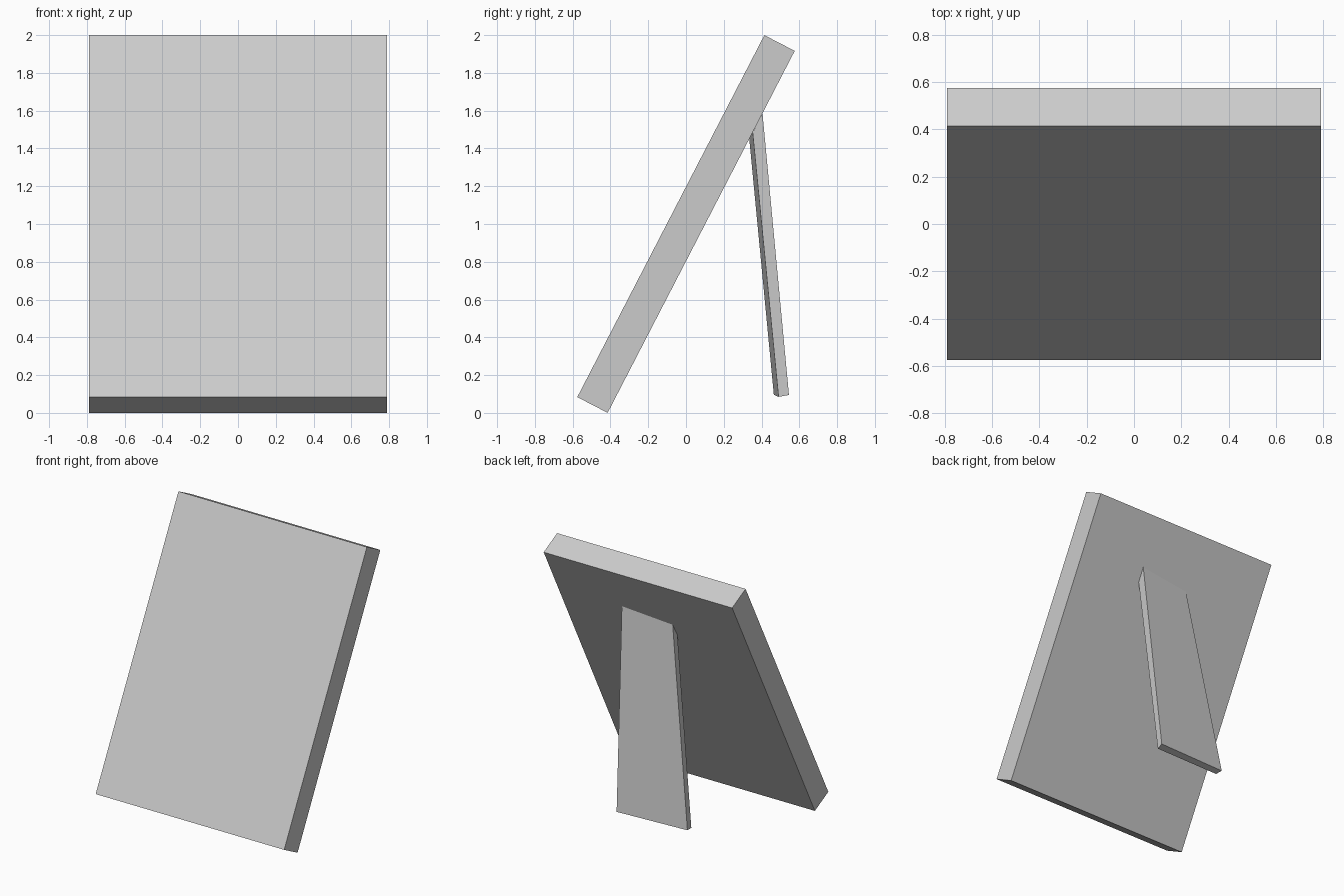
import bpy
import bmesh
import math

if "Cube" in bpy.data.objects:
    bpy.data.objects.remove(bpy.data.objects["Cube"])


def finish(bm, name):
    bmesh.ops.recalc_face_normals(bm, faces=bm.faces)
    mesh = bpy.data.meshes.new(name)
    bm.to_mesh(mesh)
    bm.free()
    obj = bpy.data.objects.new(name, mesh)
    bpy.context.collection.objects.link(obj)
    return obj


def loft(name, rings):
    """Closed solid through rings with equal point counts."""
    bm = bmesh.new()
    loops = [[bm.verts.new(p) for p in ring] for ring in rings]
    for a, b in zip(loops, loops[1:]):
        for i in range(len(a)):
            j = (i + 1) % len(a)
            bm.faces.new((a[i], a[j], b[j], b[i]))
    bm.faces.new(loops[0])
    bm.faces.new(loops[-1])
    return finish(bm, name)


# Leaning frame panel: a slab tipped back about x
bm = bmesh.new()
bmesh.ops.create_cube(bm, size=1)
bmesh.ops.scale(bm, vec=(1.58, 0.181, 2.157), verts=bm.verts)
panel = finish(bm, "frame_panel")
panel.rotation_euler.x = -math.atan2(0.99, 1.915)
panel.location = (0, 0, 1)

# Slightly twisted, tapered support leg; its top is mitred to the panel back
foot = [(-0.37, 0.465, 0.096), (0.19, 0.49, 0.085),
        (0.20, 0.545, 0.095), (-0.376, 0.52, 0.10)]
top = [(x, y, (y + 0.415) * 1.934) for x, y in
       [(-0.163, 0.335), (0.253, 0.353), (0.254, 0.405), (-0.158, 0.385)]]
loft("support_leg", [foot, top])
